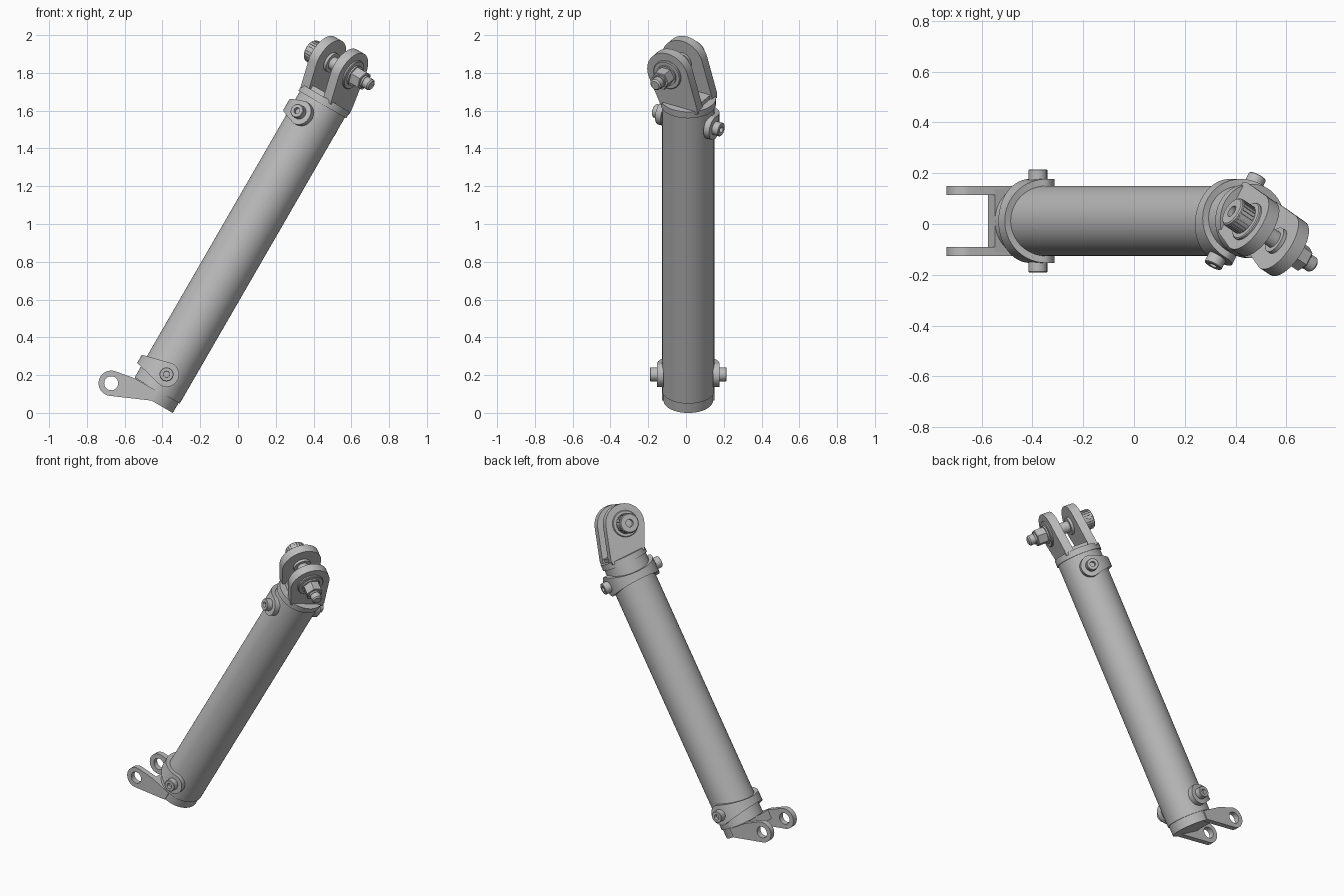
import bpy, bmesh, math
from math import sin, cos, pi, radians
from mathutils import Matrix, Vector
from mathutils.geometry import convex_hull_2d

cube = bpy.data.objects.get("Cube")
if cube:
    bpy.data.objects.remove(cube, do_unlink=True)

grey = bpy.data.materials.new("metal_grey")
grey.use_nodes = True
grey.diffuse_color = (0.5, 0.5, 0.5, 1)
grey.node_tree.nodes["Principled BSDF"].inputs["Base Color"].default_value = (0.5, 0.5, 0.5, 1)

# Frames: the strut leans 30 degrees, its upper fork is twisted about the strut axis
STRUT = Matrix.Translation((-0.372, 0.012, 0.215)) @ Matrix.Rotation(radians(30), 4, 'Y')
FORK = STRUT @ Matrix.Rotation(radians(-30), 4, 'Z')
TO_X = Matrix.Rotation(pi / 2, 4, 'Y')
STRAP_Z, PIN_Z, PIN_Y = 1.541, 1.855, -0.065


def add_object(name, mesh, frame):
    mesh.transform(frame)
    mesh.materials.clear()
    mesh.materials.append(grey)
    obj = bpy.data.objects.new(name, mesh)
    bpy.context.collection.objects.link(obj)
    bpy.ops.object.select_all(action='DESELECT')
    obj.select_set(True)
    bpy.context.view_layer.objects.active = obj
    bpy.ops.object.shade_smooth_by_angle(angle=radians(30))
    return obj


def from_bmesh(name, bm, frame):
    bmesh.ops.recalc_face_normals(bm, faces=bm.faces)
    mesh = bpy.data.meshes.new(name)
    bm.to_mesh(mesh)
    bm.free()
    return add_object(name, mesh, frame)


def cylinder(name, frame, r, z0, z1, sides=48, socket=0, chamfer=0):
    """Cylinder along local z, optionally with a socket in its top face."""
    bm = bmesh.new()
    bmesh.ops.create_cone(bm, cap_ends=True, segments=sides, radius1=r, radius2=r,
                          depth=z1 - z0, matrix=Matrix.Translation((0, 0, (z0 + z1) / 2)))
    top = max(bm.faces, key=lambda f: f.calc_center_median().z)
    if chamfer:
        bmesh.ops.inset_individual(bm, faces=[top], thickness=chamfer, depth=0)
        for v in top.verts:
            v.co.z += chamfer
    if socket:
        bmesh.ops.inset_individual(bm, faces=[top], thickness=r - chamfer - socket, depth=0)
        bmesh.ops.inset_individual(bm, faces=[top], thickness=0.001, depth=-0.02)
    return from_bmesh(name, bm, frame)


def box(name, frame, low, high):
    bm = bmesh.new()
    bmesh.ops.create_cube(bm, size=1)
    low, high = Vector(low), Vector(high)
    for v in bm.verts:
        v.co = (low + high) / 2 + v.co * (high - low)
    return from_bmesh(name, bm, frame)


def circle(cx, cy, r, n=48):
    return [(cx + r * cos(2 * pi * i / n), cy + r * sin(2 * pi * i / n)) for i in range(n)]


def ear_plate(name, frame, center, radius, hole, base, thickness):
    """Plate tapering from base points to a round eye with a hole."""
    pts = [Vector(p) for p in circle(*center, radius) + base]
    outline = [pts[i] for i in convex_hull_2d(pts)]
    curve = bpy.data.curves.new(name, 'CURVE')
    curve.dimensions = '2D'
    curve.fill_mode = 'BOTH'
    curve.extrude = thickness / 2
    for loop in (outline, circle(*center, hole)):
        spline = curve.splines.new('POLY')
        spline.points.add(len(loop) - 1)
        for p, co in zip(spline.points, loop):
            p.co = (co[0], co[1], 0, 1)
        spline.use_cyclic_u = True
    temp = bpy.data.objects.new(name + "_outline", curve)
    mesh = bpy.data.meshes.new_from_object(temp)
    bpy.data.objects.remove(temp)
    bpy.data.curves.remove(curve)
    bm = bmesh.new()
    bm.from_mesh(mesh)
    bmesh.ops.remove_doubles(bm, verts=bm.verts, dist=1e-5)
    return from_bmesh(name, bm, frame)


def strap(name, frame):
    """U-shaped band round the -x side, widening into round bosses on both cheeks."""
    boss, outer, thick = 0.066, 0.165, 0.034
    cheek = [(boss * sin(pi / 2 * i / 10), -outer, 0, -1) for i in range(10, 0, -1)]
    arc = []
    for i in range(41):
        a = -pi / 2 - pi * i / 40
        arc.append((outer * cos(a), outer * sin(a), cos(a), sin(a)))
    path = cheek + arc + [(x, -y, 0, 1) for x, y, _, _ in reversed(cheek)]
    bm = bmesh.new()
    rows = []
    for x, y, nx, ny in path:
        if x > 0:
            h = max(math.sqrt(max(boss * boss - x * x, 0)), 0.004)
        else:
            h = boss + (boss - 0.025) * x / outer
        ix, iy = x - nx * thick, y - ny * thick
        rows.append([bm.verts.new(c) for c in ((x, y, h), (ix, iy, h), (ix, iy, -h), (x, y, -h))])
    for a, b in zip(rows, rows[1:]):
        for k in range(4):
            j = (k + 1) % 4
            bm.faces.new((a[k], a[j], b[j], b[k]))
    bm.faces.new(rows[0])
    bm.faces.new(rows[-1])
    return from_bmesh(name, bm, frame)


# Tube with end plugs
cylinder("tube", STRUT, 0.138, -0.112, 1.64, 96)
cylinder("lower_plug", STRUT, 0.131, -0.173, -0.1, 64)
cylinder("upper_flange", STRUT, 0.146, 1.637, 1.676, 64)

# Lower bracket: web block and two eye lugs
box("lower_web", STRUT, (-0.135, -0.125, -0.173), (-0.02, 0.125, -0.115))
for side, y in (("front", -0.12), ("back", 0.12)):
    ear_plate(side + "_lower_lug", STRUT @ Matrix.Translation((0, y, 0)) @ Matrix.Rotation(pi / 2, 4, 'X'),
              (-0.23, -0.2), 0.067, 0.037, [(0, -0.173), (0, -0.115), (-0.135, -0.115)], 0.036)

# Clamp straps with a socket bolt on each cheek
for level, frame in (("lower", STRUT @ Matrix.Translation((0, 0, -0.013))),
                     ("upper", FORK @ Matrix.Translation((0, 0, STRAP_Z)))):
    strap(level + "_strap", frame)
    for side, turn in (("front", pi / 2), ("back", -pi / 2)):
        cylinder(f"{level}_{side}_bolt", frame @ Matrix.Rotation(turn, 4, 'X'),
                 0.037, 0.12, 0.2, 24, socket=0.017, chamfer=0.003)

# Upper fork: two ear plates on a low web
PLATE = Matrix(((0, 0, 1), (1, 0, 0), (0, 1, 0))).to_4x4()
for side, x in (("right", -0.078), ("left", 0.078)):
    ear_plate(side + "_fork_ear", FORK @ Matrix.Translation((x, 0, 0)) @ PLATE,
              (PIN_Y, PIN_Z), 0.125, 0.036, [(-0.11, 1.66), (0.115, 1.66), (0.115, 1.69)], 0.055)
box("fork_web", FORK, (-0.1, -0.1, 1.66), (0.1, 0.105, 1.7))

# Cross pin with washers, spacers, ribbed head and nut
PIN = FORK @ Matrix.Translation((0, PIN_Y, PIN_Z)) @ TO_X
FLIP = PIN @ Matrix.Rotation(pi, 4, 'X')
cylinder("pin_shaft", PIN, 0.036, -0.13, 0.2, 32)
for side, frame in (("left", PIN), ("right", FLIP)):
    cylinder(side + "_washer", frame, 0.082, 0.1, 0.113, 48, chamfer=0.004)
    cylinder(side + "_collar", frame, 0.058, 0.11, 0.126, 40)
    cylinder(side + "_spacer", frame, 0.055, 0.034, 0.055, 40)
head = cylinder("pin_head", FLIP, 0.06, 0.12, 0.185, 48, socket=0.024, chamfer=0.005)
cylinder("pin_nut", PIN, 0.053, 0.12, 0.187, 6, chamfer=0.003)
cylinder("pin_tip", PIN, 0.032, 0.18, 0.232, 24, chamfer=0.008)

# Fine ribs round the pin head
bm = bmesh.new()
for i in range(24):
    spin = Matrix.Rotation(2 * pi * i / 24, 4, 'Z') @ Matrix.Translation((0.06, 0, 0.15))
    bmesh.ops.create_cube(bm, size=1, matrix=spin @ Matrix.Diagonal((0.006, 0.007, 0.058, 1)))
from_bmesh("pin_head_ribs", bm, FLIP)
